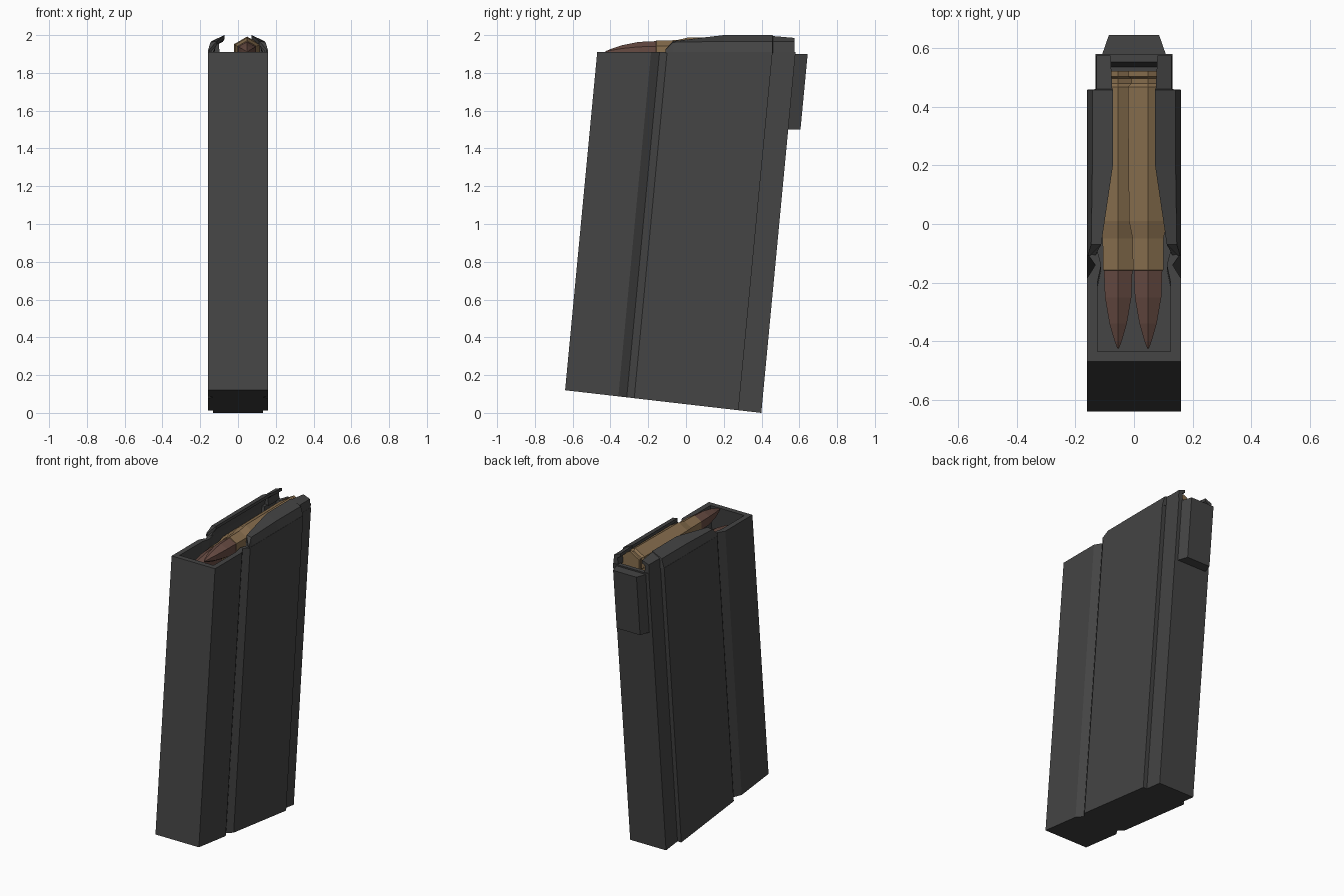
import bpy, bmesh, math

if "Cube" in bpy.data.objects:
    bpy.data.objects.remove(bpy.data.objects["Cube"])


def material(name, rgb):
    m = bpy.data.materials.new(name)
    m.diffuse_color = (*rgb, 1)
    m.use_nodes = True
    m.node_tree.nodes["Principled BSDF"].inputs["Base Color"].default_value = m.diffuse_color
    return m


STEEL = material("dark steel", (0.058, 0.058, 0.058))
BRASS = material("brass", (0.25, 0.16, 0.078))
COPPER = material("copper", (0.135, 0.07, 0.055))


def loft(name, rings, mats, rule=None):
    """Skin a list of equal-length closed rings and cap both ends."""
    bm = bmesh.new()
    vs = [[bm.verts.new(p) for p in r] for r in rings]
    n = len(rings[0])
    for i, (a, b) in enumerate(zip(vs, vs[1:])):
        for k in range(n):
            f = bm.faces.new((a[k], a[(k + 1) % n], b[(k + 1) % n], b[k]))
            f.material_index = rule(i) if rule else 0
    bm.faces.new(vs[0])
    bm.faces.new(vs[-1])
    bmesh.ops.recalc_face_normals(bm, faces=bm.faces)
    me = bpy.data.meshes.new(name)
    bm.to_mesh(me)
    bm.free()
    for m in mats:
        me.materials.append(m)
    ob = bpy.data.objects.new(name, me)
    bpy.context.collection.objects.link(ob)
    return ob


TOP = 1.91
LEAN = 0.095


def lean(x, y, z):
    return (x, y - LEAN * (TOP - z), z)


def mirrored(half):
    return half + [(-x, y) for x, y in reversed(half)]


# leaning case: ribbed outline, sloping base, open pocket at the top
outer = mirrored([(0.16, -0.47), (0.16, -0.185), (0.132, -0.14), (0.16, -0.10),
                  (0.16, 0.458), (0.132, 0.458), (0.132, 0.58)])
inner = mirrored([(0.125, -0.435), (0.125, -0.20), (0.112, -0.14), (0.125, -0.09),
                  (0.125, 0.43), (0.105, 0.43), (0.105, 0.552)])
base = [lean(x, y, 0.12 * (0.58 - y) / 1.05) for x, y in outer]
rim = [lean(x, y, TOP) for x, y in outer]
lip_in = [lean(x, y, TOP) for x, y in inner]
floor = [lean(x, y, 1.74) for x, y in inner]
loft("magazine_case", [base, rim, lip_in, floor], [STEEL])

# feed lips: (y, outer x, bend x, bend z, edge x, edge z)
stations = [(-0.108, 0.16, 0.158, 1.922, 0.150, 1.925),
            (-0.070, 0.16, 0.146, 1.962, 0.112, 1.968),
            (0.20, 0.16, 0.142, 1.967, 0.072, 2.0),
            (0.458, 0.16, 0.142, 1.967, 0.072, 2.0),
            (0.460, 0.132, 0.128, 1.967, 0.074, 1.995),
            (0.575, 0.132, 0.128, 1.967, 0.080, 1.985)]
for side, s in (("right", 1), ("left", -1)):
    rings = []
    for y, ox, bx, bz, ex, ez in stations:
        ring = [(ox, TOP - 0.005), (bx, bz), (ex, ez), (ex, ez - 0.02),
                (bx - 0.026, bz - 0.014), (ox - 0.035, TOP - 0.005)]
        rings.append([(s * x, y, z) for x, z in ring])
    loft("feed_lip_" + side, rings, [STEEL])

# rear catch block, narrower at its outer face
catch = [(0.112, 0.57), (0.086, 0.645), (-0.086, 0.645), (-0.112, 0.57)]
loft("rear_catch", [[lean(x, y, 1.50) for x, y in catch],
                    [lean(x, y, 1.90) for x, y in catch]], [STEEL])

# six-sided cartridges: (y, radius) from the head to the tip
profile = [(0.522, 0.070), (0.522, 0.078), (0.503, 0.078), (0.497, 0.066),
           (0.480, 0.066), (0.468, 0.080), (0.01, 0.075), (-0.05, 0.061),
           (-0.157, 0.060), (-0.159, 0.056), (-0.25, 0.052), (-0.34, 0.034),
           (-0.40, 0.014), (-0.425, 0.003)]
for name, cx, cz in (("upper_cartridge", 0.048, 1.912),
                     ("lower_cartridge", -0.054, 1.828)):
    rings = [[(cx + r * math.sin(k * math.pi / 3), y, cz + r * math.cos(k * math.pi / 3))
              for k in range(6)] for y, r in profile]
    loft(name, rings, [BRASS, COPPER], lambda i: 1 if i >= 9 else 0)
